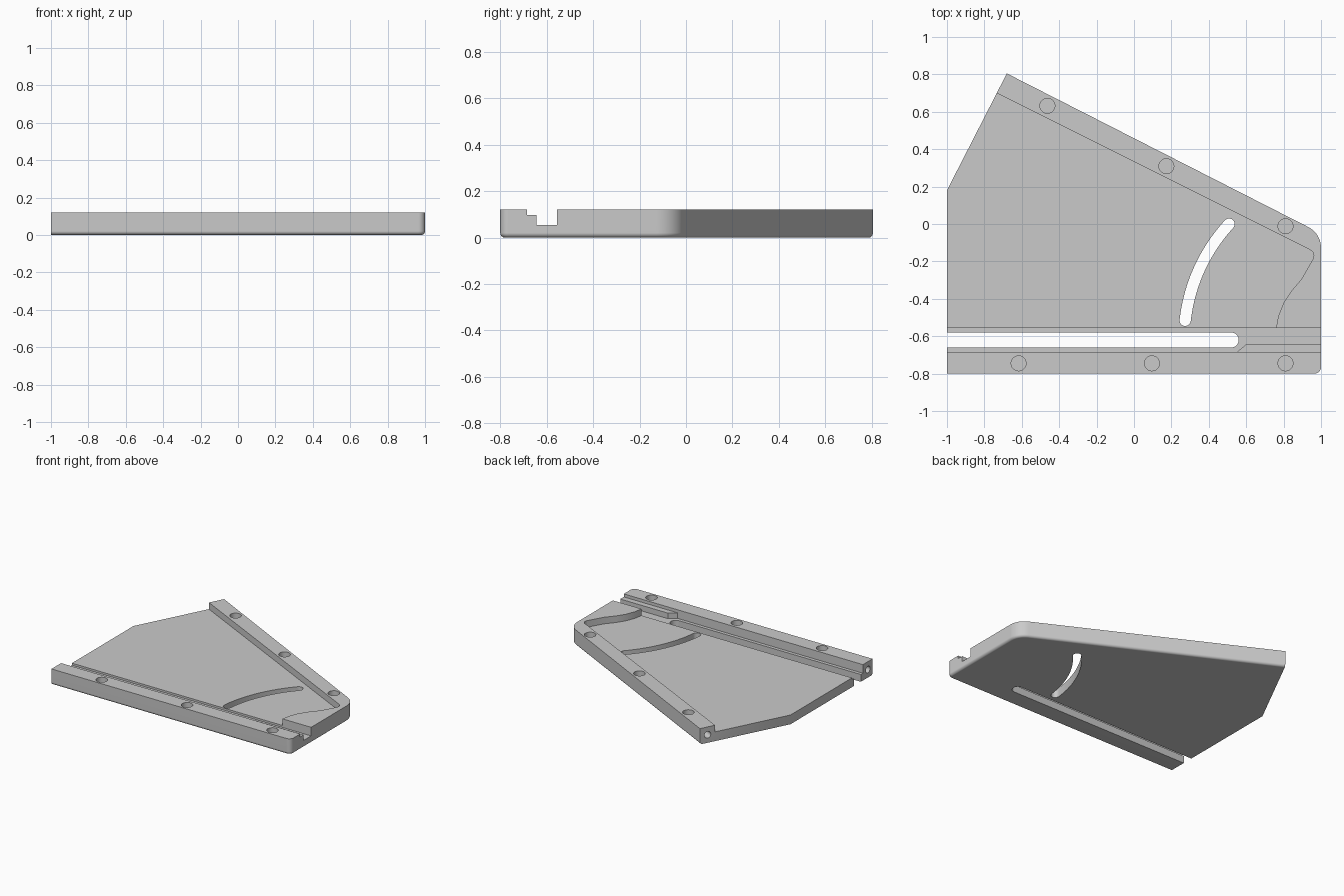
import bpy
import bmesh
from math import radians, sin, cos, tan, pi
from mathutils import Vector, Matrix

default = bpy.data.objects.get("Cube")
if default:
    bpy.data.objects.remove(default, do_unlink=True)

TOP = 0.12
RAIL_Y = -0.745
RAIL_DIR = Vector((0.891, -0.454, 0))


def rounded(points, steps=10):
    """Outline from (x, y, corner radius) entries."""
    out = []
    n = len(points)
    for i, (x, y, r) in enumerate(points):
        p = Vector((x, y))
        if r == 0:
            out.append(p)
            continue
        a = (Vector(points[i - 1][:2]) - p).normalized()
        b = (Vector(points[(i + 1) % n][:2]) - p).normalized()
        half = a.angle(b) / 2
        centre = p + (a + b).normalized() * r / sin(half)
        start = p + a * r / tan(half) - centre
        end = p + b * r / tan(half) - centre
        for k in range(steps + 1):
            # Equal steps of angle between the two tangent points
            t, sweep = k / steps, start.angle(end)
            out.append(centre + (start * sin((1 - t) * sweep)
                                 + end * sin(t * sweep)) / sin(sweep))
    return out


def prism(name, outline, z0, z1):
    """Upright solid over a flat outline."""
    bm = bmesh.new()
    face = bm.faces.new([bm.verts.new((p[0], p[1], z0)) for p in outline])
    res = bmesh.ops.extrude_face_region(bm, geom=[face])
    verts = [v for v in res["geom"] if isinstance(v, bmesh.types.BMVert)]
    bmesh.ops.translate(bm, verts=verts, vec=(0, 0, z1 - z0))
    bmesh.ops.recalc_face_normals(bm, faces=bm.faces[:])
    return finish(name, bm)


def finish(name, bm):
    mesh = bpy.data.meshes.new(name)
    bm.to_mesh(mesh)
    bm.free()
    obj = bpy.data.objects.new(name, mesh)
    bpy.context.collection.objects.link(obj)
    return obj


def cylinder(name, centre, radius, length, axis=(0, 0, 1)):
    bm = bmesh.new()
    turn = Vector((0, 0, 1)).rotation_difference(Vector(axis)).to_matrix().to_4x4()
    bmesh.ops.create_cone(bm, cap_ends=True, segments=32, radius1=radius,
                          radius2=radius, depth=length,
                          matrix=Matrix.Translation(centre) @ turn)
    return finish(name, bm)


def arc(cx, cy, r, a0, a1, steps=24):
    return [(cx + r * cos(a0 + (a1 - a0) * k / steps),
             cy + r * sin(a0 + (a1 - a0) * k / steps)) for k in range(steps + 1)]


# Base plate with rounded corners
plate = prism("guide_plate", rounded([
    (-1, -0.8, 0), (1, -0.8, 0.035), (1, -0.051, 0.125),
    (-0.68, 0.805, 0), (-1, 0.18, 0)]), 0, TOP)

# Round the bottom edge everywhere except along the two left ends
bm = bmesh.new()
bm.from_mesh(plate.data)
rim = []
for e in bm.edges:
    a, b = (v.co for v in e.verts)
    if max(a.z, b.z) < 0.001 and not max(a.x, b.x) < -0.6:
        rim.append(e)
bmesh.ops.bevel(bm, geom=rim, offset=0.02, segments=5, profile=0.5, affect="EDGES")
bm.to_mesh(plate.data)
bm.free()

cutters = []

# Recessed floor between the two rails
cutters.append(prism("floor_recess", rounded([
    (-1.2, -0.6, 0), (0.76, -0.6, 0), (0.76, -0.555, 0), (0.772, -0.49, 0),
    (0.80, -0.42, 0), (0.84, -0.36, 0), (0.895, -0.295, 0),
    (0.975, -0.155, 0.035), (-0.913, 0.79, 0), (-1.2, 0.79, 0)], 6), 0.07, 0.3))

# Shallow ledge and deeper channel beside the front rail
cutters.append(prism("ledge_cut", [
    (0.5, -0.685), (1.1, -0.685), (1.1, -0.6), (0.5, -0.6)], 0.097, 0.3))
cutters.append(prism("channel_cut", [
    (-1.1, -0.685), (0.55, -0.685), (0.6, -0.643), (1.1, -0.643),
    (1.1, -0.555), (-1.1, -0.555)], 0.055, 0.32))

# Straight slot, open at the left end
cutters.append(prism("straight_slot", [(-1.1, -0.58), (-1.1, -0.66)]
                     + arc(0.52, -0.62, 0.04, -pi / 2, pi / 2, 16), -0.1, 0.34))

# Curved slot with round ends
CX, CY, R, HALF = 1.179, -0.617, 0.911, 0.03
A0, A1 = radians(173.6), radians(137.4)
slot = arc(CX, CY, R + HALF, A0, A1)
slot += arc(CX + R * cos(A1), CY + R * sin(A1), HALF, A1, A1 - pi, 12)[1:-1]
slot += arc(CX, CY, R - HALF, A1, A0)
slot += arc(CX + R * cos(A0), CY + R * sin(A0), HALF, A0 + pi, A0, 12)[1:-1]
cutters.append(prism("curved_slot", slot, -0.1, 0.36))

# Round pockets in the rail tops
for x, y in [(-0.617, RAIL_Y), (0.096, RAIL_Y), (0.81, RAIL_Y),
             (-0.463, 0.632), (0.173, 0.309), (0.81, -0.012)]:
    cutters.append(cylinder("rail_pocket", (x, y, TOP), 0.04, 0.1))

# Bores in the left ends of the rails
for end, axis in [(Vector((-1, RAIL_Y, 0.06)), Vector((1, 0, 0))),
                  (Vector((-0.707, 0.752, 0.06)), RAIL_DIR)]:
    cutters.append(cylinder("end_bore", end + axis * 0.05, 0.025, 0.3, axis))

# Carve everything and drop the helpers
for c in cutters:
    c.hide_render = True
    mod = plate.modifiers.new(c.name, "BOOLEAN")
    mod.operation = "DIFFERENCE"
    mod.solver = "EXACT"
    mod.object = c
bpy.context.view_layer.update()
graph = bpy.context.evaluated_depsgraph_get()
carved = bpy.data.meshes.new_from_object(plate.evaluated_get(graph))
plate.modifiers.clear()
plate.data = carved
for c in cutters:
    bpy.data.objects.remove(c, do_unlink=True)

# Single grey finish
grey = bpy.data.materials.new("plain_grey")
grey.use_nodes = True
colour = (0.59, 0.59, 0.59, 1)
grey.diffuse_color = colour
grey.node_tree.nodes["Principled BSDF"].inputs["Base Color"].default_value = colour
plate.data.materials.clear()
plate.data.materials.append(grey)

# Smooth rounds, crisp edges
bpy.ops.object.select_all(action="DESELECT")
plate.select_set(True)
bpy.context.view_layer.objects.active = plate
bpy.ops.object.shade_smooth_by_angle(angle=radians(30))
weighted = plate.modifiers.new("weighted_normals", "WEIGHTED_NORMAL")
weighted.keep_sharp = True
